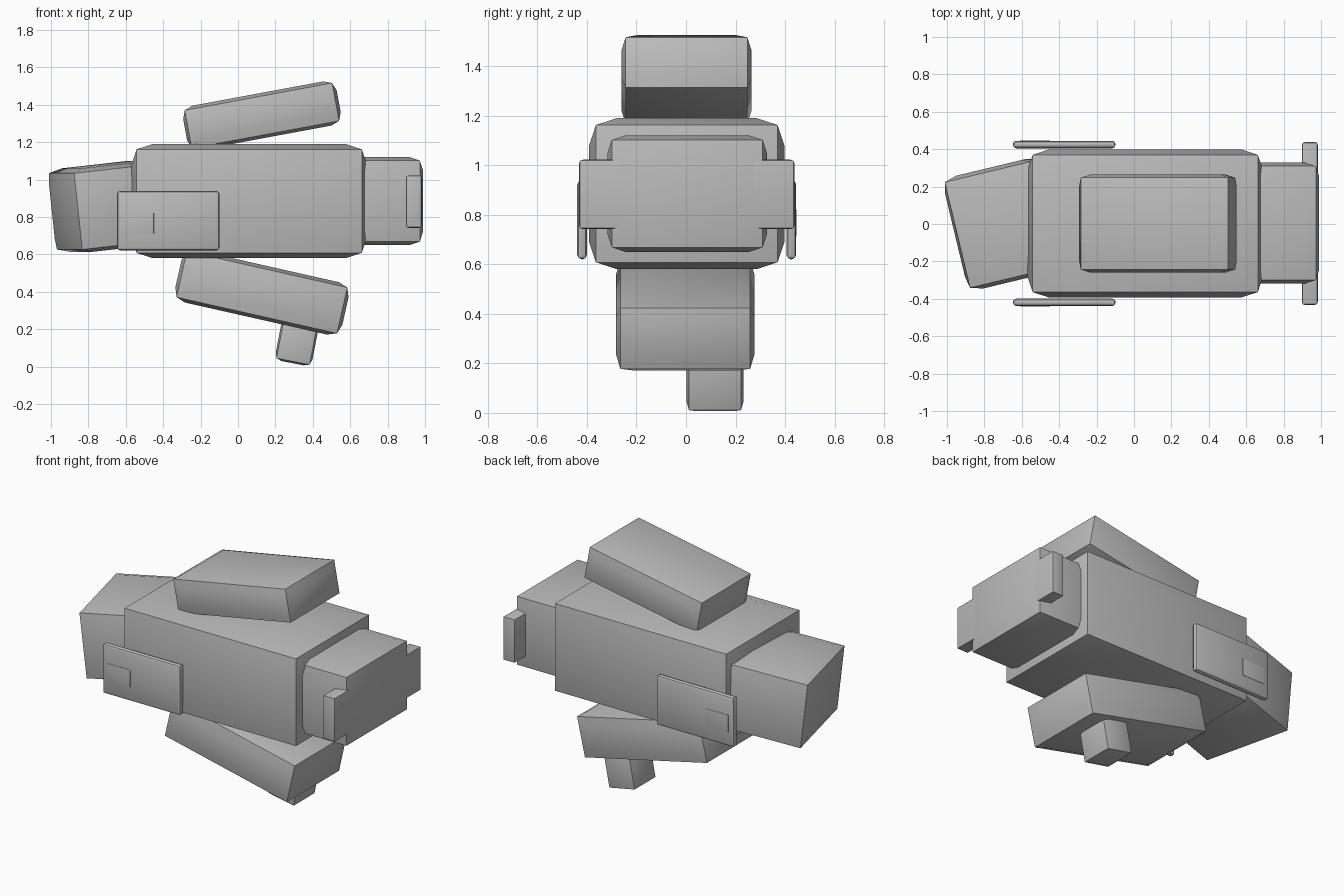
import bpy, bmesh, math
from mathutils import Matrix, Euler

if "Cube" in bpy.data.objects:
    bpy.data.objects.remove(bpy.data.objects["Cube"])

grey = bpy.data.materials.new("plain grey")
grey.diffuse_color = (0.5, 0.5, 0.5, 1)
grey.use_nodes = True
grey.node_tree.nodes["Principled BSDF"].inputs["Base Color"].default_value = grey.diffuse_color


def pillow_box(name, centre, size, inset, push, pitch=0, yaw=0):
    """Box whose faces swell outward slightly; only the box edges stay sharp."""
    bm = bmesh.new()
    bmesh.ops.create_cube(bm, size=1)
    inner = [s - 2 * push for s in size]
    bmesh.ops.transform(bm, matrix=Matrix.Diagonal((*inner, 1)), verts=bm.verts)
    bmesh.ops.inset_individual(bm, faces=bm.faces[:], thickness=inset,
                               depth=push, use_even_offset=True)
    bm.normal_update()
    for f in bm.faces:
        f.smooth = True
    for e in bm.edges:
        e.smooth = e.calc_face_angle(0) < math.radians(32)
    mesh = bpy.data.meshes.new(name)
    bm.to_mesh(mesh)
    bm.free()
    mesh.materials.append(grey)
    ob = bpy.data.objects.new(name, mesh)
    ob.location = centre
    ob.rotation_euler = Euler((0, math.radians(-pitch), math.radians(yaw)))
    bpy.context.collection.objects.link(ob)
    return ob


# main body, head turned to one side, tail stub
pillow_box("body", (0.06, 0.003, 0.885), (1.26, 0.79, 0.61), 0.085, 0.028)
pillow_box("head", (-0.69, 0.002, 0.856), (0.52, 0.62, 0.45), 0.06, 0.02, 6.2, 13.5)
pillow_box("tail_stub", (0.72, 0.005, 0.885), (0.54, 0.645, 0.47), 0.055, 0.018)

# bar through the tail
pillow_box("tail_bar", (0.94, 0.003, 0.882), (0.085, 0.87, 0.28), 0.012, 0.004)

# tilted fins above and below, with a small foot
pillow_box("top_fin", (0.128, 0.002, 1.342), (0.835, 0.525, 0.24), 0.045, 0.017, 10.5)
pillow_box("bottom_fin", (0.128, -0.003, 0.397), (0.915, 0.56, 0.287), 0.05, 0.018, -12.7)
pillow_box("foot", (0.315, 0.117, 0.134), (0.20, 0.23, 0.236), 0.03, 0.01, -11)

# side plates with a thin raised patch
for side, word in ((-1, "front"), (1, "back")):
    pillow_box(word + "_side_plate", (-0.373, 0.003 + side * 0.422, 0.78),
               (0.55, 0.04, 0.32), 0.012, 0.006)
    pillow_box(word + "_side_patch", (-0.53, 0.003 + side * 0.441, 0.767),
               (0.16, 0.006, 0.11), 0.002, 0.0005)
